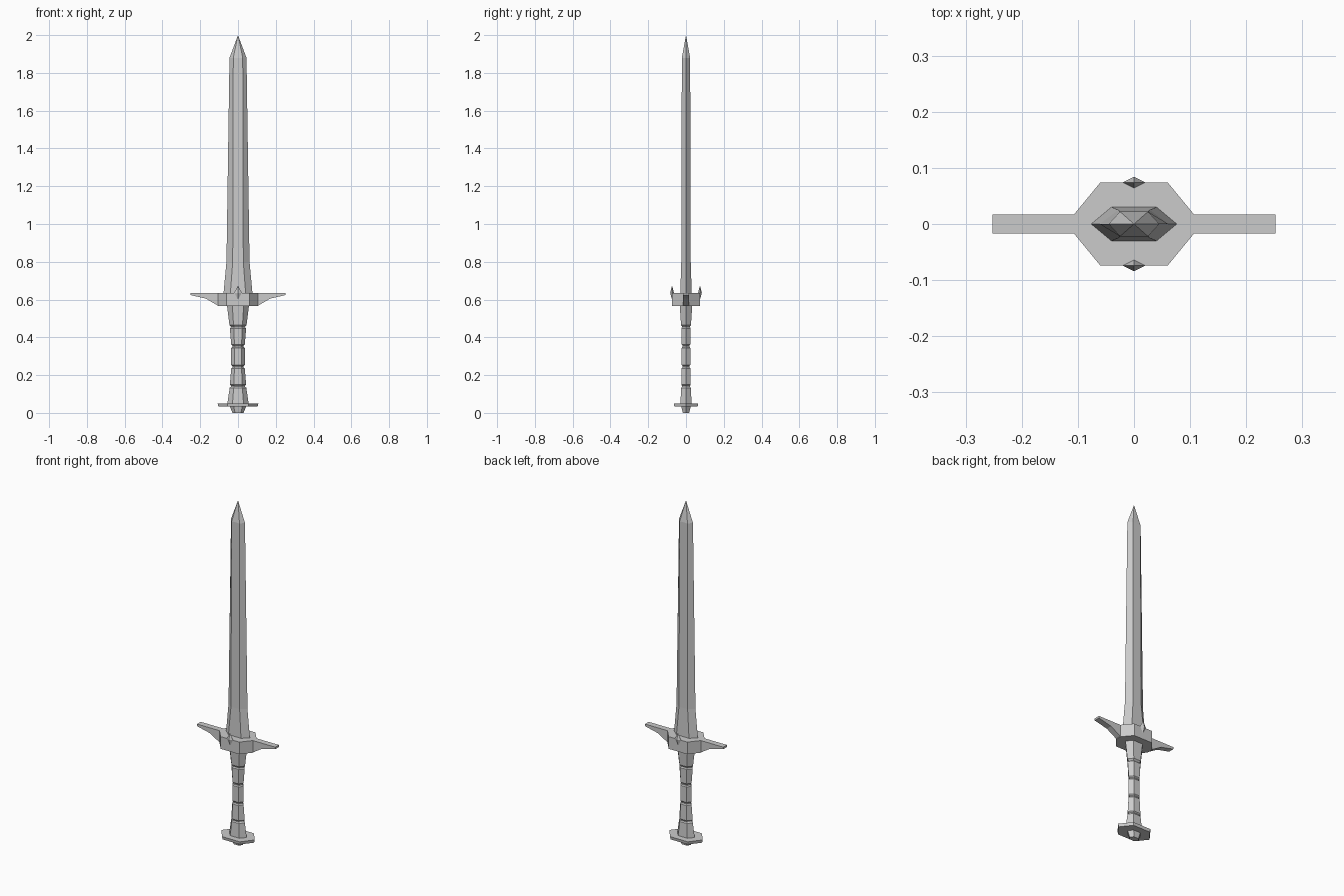
import bpy, bmesh

if "Cube" in bpy.data.objects:
    bpy.data.objects.remove(bpy.data.objects["Cube"])


def finish(name, bm):
    bmesh.ops.recalc_face_normals(bm, faces=bm.faces)
    mesh = bpy.data.meshes.new(name)
    bm.to_mesh(mesh)
    bm.free()
    obj = bpy.data.objects.new(name, mesh)
    bpy.context.collection.objects.link(obj)
    return obj


def hex_loft(name, levels, tip=None):
    """Stack hexagons pointed along x: each level is z, half width, half depth, half flat."""
    bm = bmesh.new()
    rings = []
    for z, w, d, f in levels:
        outline = [(w, 0), (f, d), (-f, d), (-w, 0), (-f, -d), (f, -d)]
        rings.append([bm.verts.new((x, y, z)) for x, y in outline])
    for a, b in zip(rings, rings[1:]):
        for i in range(6):
            j = (i + 1) % 6
            bm.faces.new((a[i], a[j], b[j], b[i]))
    bm.faces.new(rings[0][::-1])
    if tip is None:
        bm.faces.new(rings[-1])
    else:
        apex = bm.verts.new((0, 0, tip))
        for i in range(6):
            bm.faces.new((rings[-1][i], rings[-1][(i + 1) % 6], apex))
    return finish(name, bm)


def extrude(name, points, vector):
    """Solid made by sweeping a flat outline along a vector."""
    bm = bmesh.new()
    face = bm.faces.new([bm.verts.new(p) for p in points])
    ext = bmesh.ops.extrude_face_region(bm, geom=[face], use_keep_orig=True)
    moved = [g for g in ext["geom"] if isinstance(g, bmesh.types.BMVert)]
    bmesh.ops.translate(bm, verts=moved, vec=vector)
    return finish(name, bm)


# Blade: flared base, long taper, pointed tip
hex_loft("blade", [(0.60, 0.079, 0.031, 0.042), (0.64, 0.076, 0.030, 0.040),
                   (0.80, 0.061, 0.025, 0.028), (1.88, 0.045, 0.022, 0.025)], tip=2.0)

# Guard centre block, with narrow ends that meet the arms
quarter = [(0.107, 0.017), (0.06, 0.074)]
half = quarter + [(-x, y) for x, y in reversed(quarter)]
block = half + [(x, -y) for x, y in reversed(half)]
extrude("guard_block", [(x, y, 0.565) for x, y in block], (0, 0, 0.071))

# Guard arms and the small spikes on the front and back
arm = [(0.10, 0.636), (0.252, 0.636), (0.252, 0.624), (0.17, 0.605), (0.107, 0.568), (0.10, 0.568)]
for side, label in ((-1, "left"), (1, "right")):
    extrude("guard_arm_" + label, [(side * x, -0.017, z) for x, z in arm], (0, 0.034, 0))
for side, label in ((-1, "front"), (1, "back")):
    bm = bmesh.new()
    y = side * 0.074
    base = [bm.verts.new(p) for p in ((0.02, y, 0.636), (0, y + 0.010, 0.636),
                                      (-0.02, y, 0.636), (0, y - 0.010, 0.636))]
    for z in (0.675, 0.60):
        apex = bm.verts.new((0, y, z))
        for i in range(4):
            bm.faces.new((base[i], base[(i + 1) % 4], apex))
    finish("guard_spike_" + label, bm)

# Grip: five wrapped segments, separated by shallow grooves
segments = [(0.047, 0.137, 0.056, 0.030, 0.044, 0.025),
            (0.145, 0.240, 0.043, 0.025, 0.036, 0.023),
            (0.250, 0.348, 0.036, 0.023, 0.036, 0.023),
            (0.358, 0.452, 0.036, 0.023, 0.043, 0.025),
            (0.460, 0.570, 0.045, 0.026, 0.058, 0.033)]
grip = []
for i, (z0, z1, w0, d0, w1, d1) in enumerate(segments):
    if i > 0:
        grip.append((z0 - 0.002, w0 - 0.007, d0 - 0.005, w0 * 0.45))
    grip.append((z0 + 0.004, w0, d0, w0 * 0.52))
    grip.append((z1 - 0.004, w1, d1, w1 * 0.52))
    if i < 4:
        grip.append((z1 + 0.002, w1 - 0.007, d1 - 0.005, w1 * 0.45))
hex_loft("grip", grip)

# Pommel: wide hexagonal plate with a small tapered nub beneath
hex_loft("pommel_plate", [(0.034, 0.104, 0.062, 0.055), (0.051, 0.108, 0.065, 0.057)])
hex_loft("pommel_nub", [(0.0, 0.030, 0.017, 0.016), (0.012, 0.034, 0.020, 0.018),
                        (0.036, 0.044, 0.025, 0.023)])
